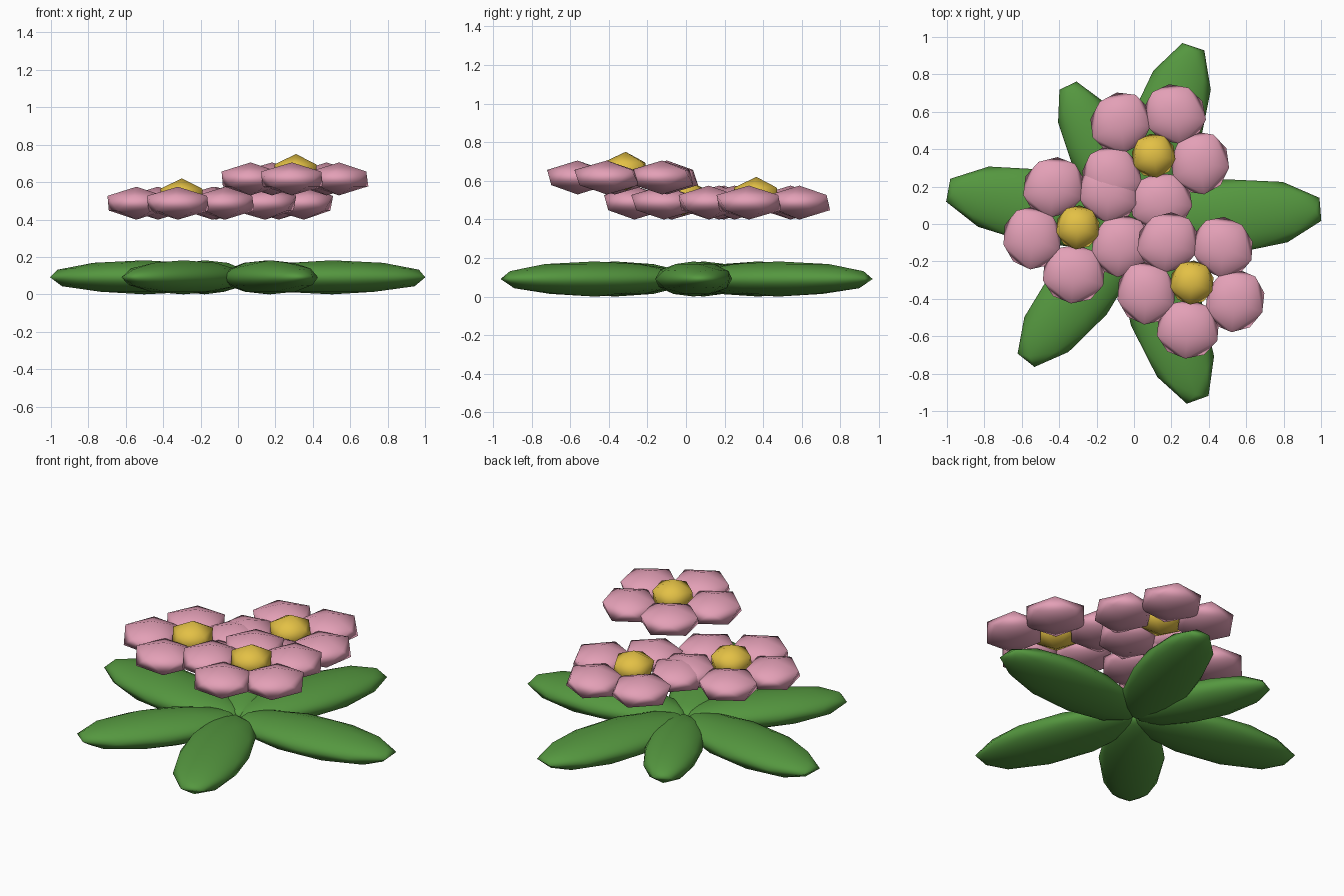
import bpy
import math

if "Cube" in bpy.data.objects:
    bpy.data.objects.remove(bpy.data.objects["Cube"])


def material(name, rgb):
    m = bpy.data.materials.new(name)
    m.diffuse_color = (*rgb, 1.0)
    m.use_nodes = True
    m.node_tree.nodes["Principled BSDF"].inputs["Base Color"].default_value = m.diffuse_color
    return m


GREEN = material("leaf green", (0.09, 0.31, 0.05))
PINK = material("petal pink", (0.77, 0.35, 0.47))
YELLOW = material("centre yellow", (0.77, 0.53, 0.06))


def blob(name, mat, subdivisions, location, scale, angle):
    """Smooth low-poly icosphere, stretched and turned about z."""
    bpy.ops.mesh.primitive_ico_sphere_add(
        subdivisions=subdivisions, radius=1, location=location,
        rotation=(0, 0, math.radians(angle)))
    ob = bpy.context.object
    ob.name = name
    ob.scale = scale
    ob.data.materials.append(mat)
    bpy.ops.object.shade_smooth()
    return ob


def polar(cx, cy, r, angle):
    a = math.radians(angle)
    return cx + r * math.cos(a), cy + r * math.sin(a)


# Rosette of long flat leaves: (direction, reach)
LEAVES = [(4.5, 1.0), (71.5, 1.0), (115.5, 0.82),
          (169.7, 1.01), (231.6, 0.93), (289.9, 1.0)]
for i, (angle, reach) in enumerate(LEAVES):
    x, y = polar(0, 0, 0.505 * reach, angle)
    blob(f"leaf_{i + 1}", GREEN, 2, (x, y, 0.091),
         (0.52 * reach, 0.2 * reach, 0.091), angle)

# Three flowers, five petals each: (x, y, petal height, turn)
FLOWERS = [(-0.30, -0.018, 0.487, 49),
           (0.105, 0.365, 0.487, 63),
           (0.31, -0.313, 0.617, 49)]
for f, (fx, fy, fz, turn) in enumerate(FLOWERS):
    for k in range(5):
        angle = turn + 72 * k
        x, y = polar(fx, fy, 0.25, angle)
        blob(f"flower_{f + 1}_petal_{k + 1}", PINK, 1, (x, y, fz),
             (0.177, 0.19, 0.088), angle)
    # Raised flower centre
    blob(f"flower_{f + 1}_centre", YELLOW, 1, (fx, fy, fz + 0.033),
         (0.132, 0.132, 0.1), turn)
